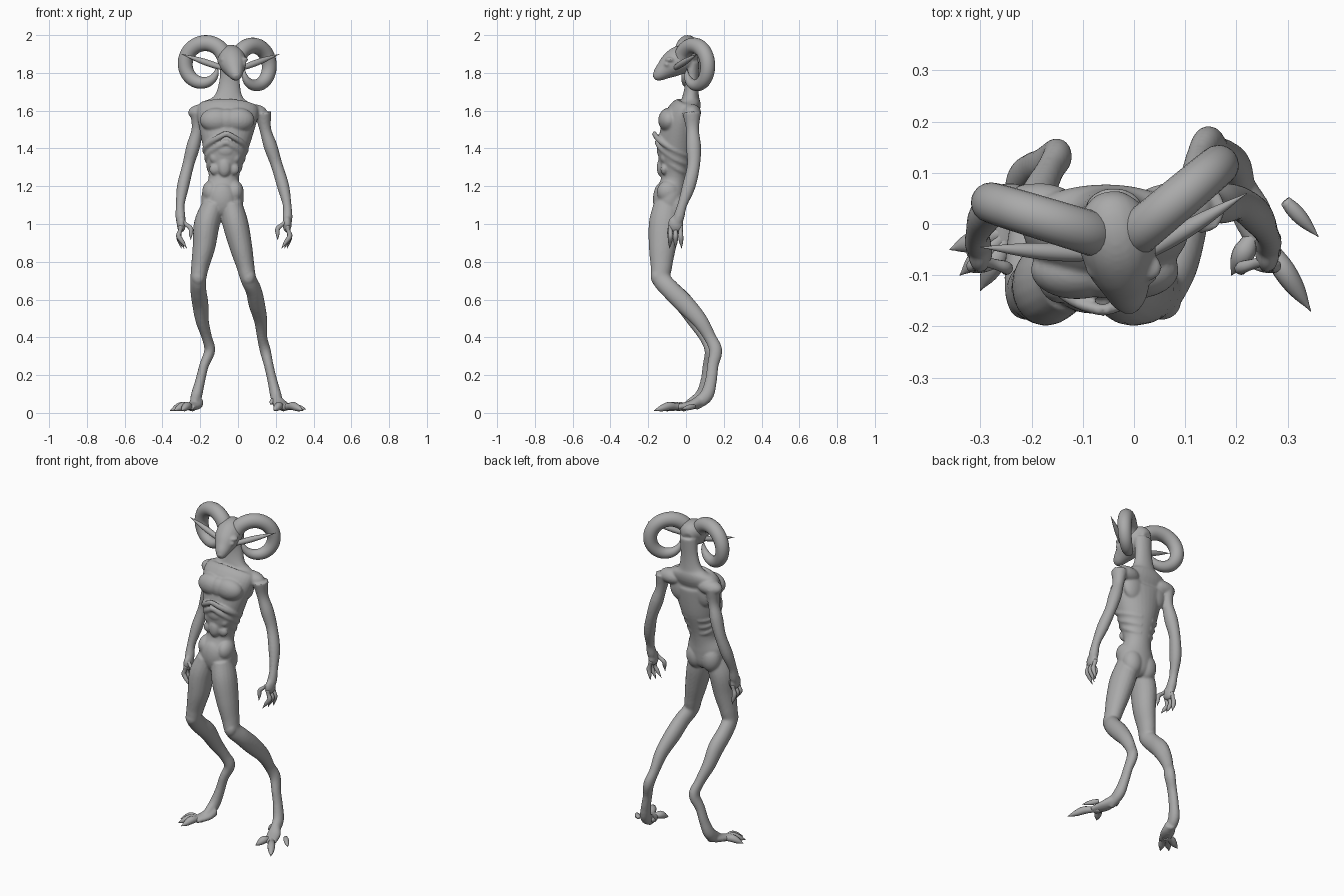
import bpy, bmesh
from math import sin, cos, pi, radians
from mathutils import Vector, Matrix

cube = bpy.data.objects.get("Cube")
if cube:
    bpy.data.objects.remove(cube, do_unlink=True)

skin = bpy.data.materials.new("grey_skin")
skin.use_nodes = True
grey = (.4, .4, .4, 1)
skin.diffuse_color = grey
skin.node_tree.nodes["Principled BSDF"].inputs["Base Color"].default_value = grey

X, Y, Z = Vector((1, 0, 0)), Vector((0, 1, 0)), Vector((0, 0, 1))
SIDES = {"right": -1, "left": 1}


def spline(points, steps):
    """Smooth curve through rows of x, y, z, radius a, radius b."""
    rows = [Vector(point) for point in points]
    rows = [rows[0] * 2 - rows[1], *rows, rows[-1] * 2 - rows[-2]]
    curve = []
    for before, start, end, after in zip(rows, rows[1:], rows[2:], rows[3:]):
        leave, arrive = (end - before) / 2, (after - start) / 2
        for step in range(steps):
            t = step / steps
            bend = (leave * (1 - t) - arrive * t + (end - start) * (t + t - 1)) * t * (1 - t)
            curve.append(start.lerp(end, t) + bend)
    return curve + [rows[-2]]


def tube(bm, points, axis=X, sides=20, steps=6):
    """Loft elliptical rings along a curve; radius a lies along axis."""
    path = spline(points, steps)
    centres = [Vector(row[:3]) for row in path]
    last = len(path) - 1
    rings = []
    for i, row in enumerate(path):
        tangent = (centres[min(i + 1, last)] - centres[max(i - 1, 0)]).normalized()
        across = (axis - tangent * axis.dot(tangent)).normalized()
        wide = across * max(row[3], .001)
        deep = tangent.cross(across) * max(row[4], .001)
        angles = [2 * pi * k / sides for k in range(sides)]
        rings.append([bm.verts.new(centres[i] + wide * cos(a) + deep * sin(a))
                      for a in angles])
    faces = [bm.faces.new(rings[0]), bm.faces.new(rings[-1])]
    for ring, following in zip(rings, rings[1:]):
        for k in range(sides):
            faces.append(bm.faces.new((ring[k - 1], ring[k], following[k], following[k - 1])))
    bmesh.ops.recalc_face_normals(bm, faces=faces)


def blob(bm, centre, size):
    """Ellipsoid used for a muscle or a bony bump."""
    matrix = Matrix.Translation(centre) @ Matrix.Diagonal((*size, 1))
    bmesh.ops.create_uvsphere(bm, u_segments=24, v_segments=14, radius=1, matrix=matrix)


def digit(bm, root, knuckle, tip, radius, axis):
    """A finger or toe running over its knuckle to a pointed claw."""
    root, knuckle, tip = Vector(root), Vector(knuckle), Vector(tip)
    stations = ((root, 1), (root.lerp(knuckle, .5), .8), (knuckle, 1),
                (knuckle.lerp(tip, .5), .75), (tip, 0))
    tube(bm, [(*place, radius * girth, radius * girth) for place, girth in stations],
         axis, sides=12, steps=4)


def spike(bm, root, tip, radius):
    """A leaf-shaped spike, widest near its root."""
    rows = []
    for t in (0, .2, .4, .6, .8, 1):
        girth = radius * sin(pi * (1 + 3 * t) / 4)
        rows.append((*Vector(root).lerp(Vector(tip), t), girth, girth))
    tube(bm, rows, Z, sides=12, steps=3)


def finish(bm, name, fuse=False):
    mesh = bpy.data.meshes.new(name)
    bm.to_mesh(mesh)
    bm.free()
    mesh.materials.append(skin)
    mesh.polygons.foreach_set("use_smooth", [True] * len(mesh.polygons))
    obj = bpy.data.objects.new(name, mesh)
    bpy.context.collection.objects.link(obj)
    if fuse:
        remesh = obj.modifiers.new("fuse", "REMESH")
        remesh.mode = "VOXEL"
        remesh.voxel_size = .006
        remesh.use_smooth_shade = True
        soften = obj.modifiers.new("soften", "SMOOTH")
        soften.factor = .5
        soften.iterations = 6


def spine_x(z):
    """The trunk leans sideways, so its middle shifts with height."""
    return .06 * z - .15


body = bmesh.new()

# Neck, chest, waist and pelvis: height, depth, half width, half thickness
trunk = [(1.86, .03, .055, .04), (1.75, .03, .055, .035), (1.67, .025, .08, .045),
         (1.63, .02, .15, .06), (1.57, -.02, .16, .09), (1.4, -.05, .12, .1),
         (1.25, -.06, .08, .07), (1.16, -.08, .11, .08), (1.08, -.09, .1, .08),
         (1.04, -.1, .03, .05)]
tube(body, [(spine_x(z), y, z, wide, deep) for z, y, wide, deep in trunk], sides=32)


def muscle(side, offset, y, z, size):
    blob(body, (spine_x(z) + side * offset, y, z), size)


for side in SIDES.values():
    # Shoulder, chest, shoulder blade, buttock and hip bone
    muscle(side, .13, .03, 1.59, (.08, .05, .045))
    muscle(side, .055, -.09, 1.55, (.09, .057, .065))
    muscle(side, .08, .02, 1.54, (.07, .04, .09))
    muscle(side, .05, -.055, 1.1, (.06, .055, .08))
    muscle(side, .065, -.095, 1.17, (.045, .06, .06))
    for z in (1.41, 1.35, 1.29):
        muscle(side, .05, -.115, z, (.03, .02, .03))
    # Ribs sweep down and back around the chest
    for top in (1.48, 1.435, 1.39):
        rib = []
        for step in range(9):
            turn = radians(20 * step)
            z = top - .12 * sin(turn * .55)
            swell = .3 * (z - 1.4)
            rib.append((spine_x(z) + side * (.114 + swell) * sin(turn),
                        -.05 - (.095 + swell) * cos(turn), z, .016, .012))
        tube(body, rib, Z, sides=10, steps=3)

# Breastbone, belly plates and pelvic wedge
muscle(0, 0, -.1, 1.55, (.06, .045, .06))
muscle(0, 0, -.135, 1.39, (.045, .02, .035))
muscle(0, 0, -.13, 1.3, (.035, .025, .05))
muscle(0, 0, -.13, 1.13, (.07, .045, .09))


def skull_x(y):
    """The head is turned a little to its left."""
    return -.04 - .2 * y


# Long skull, eyes and brows
skull = [(.055, 1.87, .03), (.02, 1.88, .065), (-.03, 1.87, .075), (-.08, 1.84, .067),
         (-.12, 1.81, .048), (-.15, 1.787, .033), (-.17, 1.775, .015)]
tube(body, [(skull_x(y), y, z, r, r) for y, z, r in skull])
for side in SIDES.values():
    x = skull_x(-.1) + side * .05
    blob(body, (x, -.1, 1.845), (.016, .016, .014))
    blob(body, (x, -.085, 1.87), (.025, .025, .014))

# Legs: height, depth, radius, sideways course of the bent right leg
leg = [(1.1, -.1, .06, -.13), (1, -.115, .068, -.165), (.88, -.125, .06, -.18),
       (.78, -.13, .048, -.2), (.71, -.13, .042, -.21), (.65, -.08, .042, -.21),
       (.58, -.01, .043, -.2), (.49, .06, .035, -.19), (.4, .115, .027, -.165),
       (.33, .145, .029, -.15), (.25, .13, .025, -.18), (.17, .12, .026, -.2),
       (.09, .095, .03, -.22), (.04, .03, .025, -.23)]
for side in SIDES.values():
    course = []
    for z, y, r, x in leg:
        if side > 0:
            x = .222 - .235 * z + .013 * (.45 < z < .7)
        course.append((x, y + side * .012 * (z < .5), z, r, r * 1.2))
    tube(body, course)
    # Kneecap and the flat of the foot
    blob(body, (course[4][0], -.155, .72), (.036, .032, .045))
    tube(body, [(side * .21, .07, .06, .03, .03), (side * .23, .02, .04, .04, .024),
                (side * .26, -.05, .03, .03, .016)])

# Arms: reach from the middle, depth, height, radius
arm = [(.17, .03, 1.59, .045), (.18, .035, 1.5, .031), (.205, .04, 1.41, .036),
       (.235, .04, 1.31, .031), (.265, .015, 1.2, .032), (.283, -.02, 1.1, .023),
       (.283, -.04, 1.03, .026), (.28, -.06, .97, .015)]
for side in SIDES.values():
    tube(body, [(.01 - .03 * z + side * reach, y, z, r, r * 1.1) for reach, y, z, r in arm])
    blob(body, (-.02 + side * .28, -.055, 1), (.024, .04, .045))
finish(body, "body", fuse=True)

for name, side in SIDES.items():
    # Three clawed fingers and a curved thumb
    hand = bmesh.new()
    palm = -.02 + side * .28
    for spread in (-1, 0, 1):
        y = -.055 + .027 * spread
        digit(hand, (palm, y, .99), (palm + side * .014, y, .935),
              (palm - side * .015 * (1 - spread), y + .005 * spread, .87), .0135, Y)
    digit(hand, (palm, -.07, 1.02), (palm - side * .05, -.085, .975),
          (palm - side * .05, -.095, .915), .0125, Y)
    finish(hand, name + "_fingers")

# Splayed clawed toes, listed by the places of their tips
toe_tips = {"right": [(-.36, -.05), (-.34, -.1), (-.3, -.13)],
            "left": [(.345, -.17), (.19, -.1)]}
for name, tips in toe_tips.items():
    foot = bmesh.new()
    for x, y in tips:
        root = Vector((SIDES[name] * .24, -.01, .03))
        tip = Vector((x, y, .012))
        digit(foot, root, root.lerp(tip, .5) + Z * .015, tip, .022, X + Z * 2)
    finish(foot, name + "_toes")

# Loose outer claw and small inner claw of the left foot
claws = {"outer": ((.295, .045, .035), (.36, -.025, .02)),
         "inner": ((.19, .08, .07), (.17, .05, .045))}
for name, (root, tip) in claws.items():
    claw = bmesh.new()
    spike(claw, root, tip, .015)
    finish(claw, f"left_{name}_claw")

# Horns spiral in upright planes: middle of the coil and its outward heading
coils = {"right": ((-.175, .01, 1.838), 163), "left": ((.082, .045, 1.825), 40)}
for name, (middle, heading) in coils.items():
    outward = Vector((cos(radians(heading)), sin(radians(heading)), 0))
    rows = []
    for step in range(13):
        t = step / 12
        turn = radians(160 - 340 * t)
        radius = .122 - .06 * t * t
        girth = .044 * (1 - .2 * t) * (1 - t ** 5)
        place = Vector(middle) + (outward * cos(turn) + Z * sin(turn)) * radius
        rows.append((*place, girth, girth))
    horn = bmesh.new()
    tube(horn, rows, outward.cross(Z))
    finish(horn, name + "_horn")

# Long pointed ears
ears = {"right": ((-.08, -.06, 1.825), (-.3, -.045, 1.9)),
        "left": ((.02, -.06, 1.825), (.22, .06, 1.9))}
for name, (root, tip) in ears.items():
    ear = bmesh.new()
    spike(ear, root, tip, .017)
    finish(ear, name + "_ear")
